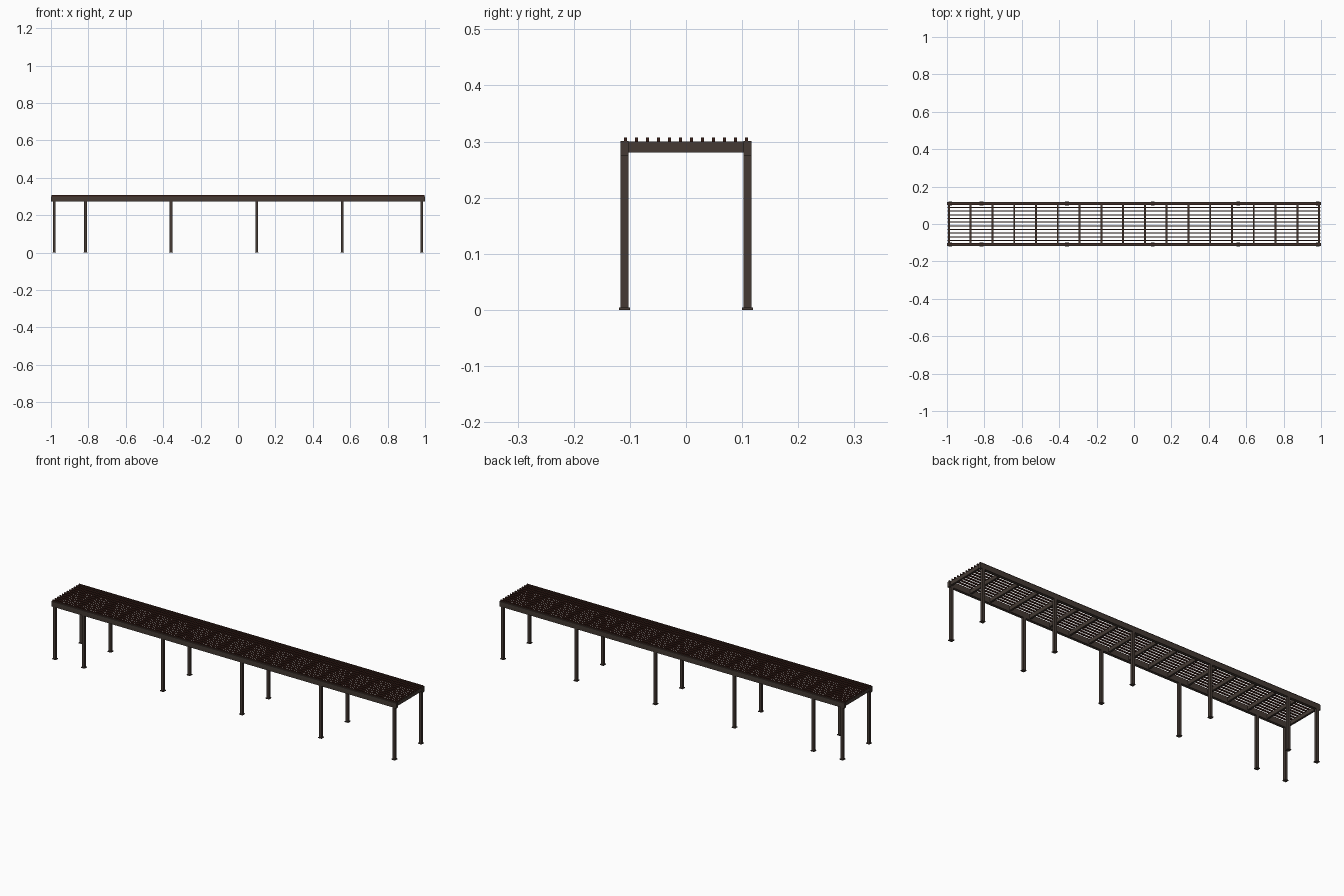
import bpy

if "Cube" in bpy.data.objects:
    bpy.data.objects.remove(bpy.data.objects["Cube"])


def material(name, rgb):
    m = bpy.data.materials.new(name)
    m.diffuse_color = (*rgb, 1)
    m.use_nodes = True
    m.node_tree.nodes["Principled BSDF"].inputs["Base Color"].default_value = m.diffuse_color
    return m


frame_mat = material("dark grey brown", (0.058, 0.042, 0.034))
slat_mat = material("dark red brown", (0.045, 0.016, 0.011))


def box(name, x, y, z, mat):
    """Box from (min, max) ranges on each axis."""
    r = (x, y, z)
    bpy.ops.mesh.primitive_cube_add(size=1, location=[(a + b) / 2 for a, b in r])
    o = bpy.context.object
    o.name = name
    o.scale = [b - a for a, b in r]
    bpy.ops.object.transform_apply(location=False, rotation=False, scale=True)
    o.data.materials.append(mat)
    return o


def around(c, w):
    return (c - w / 2, c + w / 2)


RAIL_Y = 0.1095

for side, label in ((-1, "front"), (1, "back")):
    y = side * RAIL_Y
    # long side beam
    box(label + "_beam", (-1, 1), around(y, 0.0145), (0.274, 0.301), frame_mat)
    # posts with base plates
    for x in (-0.983, -0.815, -0.358, 0.1, 0.558, 0.983):
        box(label + "_post", around(x, 0.0145), around(y, 0.0145), (0, 0.275), frame_mat)
        box(label + "_base_plate", around(x, 0.02), around(y, 0.02), (0, 0.004), frame_mat)

# cross beams between the side beams
for i in range(18):
    x = -0.99 + i * 1.98 / 17
    box("cross_beam", around(x, 0.01), (-0.103, 0.103), (0.28, 0.3), frame_mat)

# long roof slats
for i in range(12):
    y = -0.108 + i * 0.216 / 11
    box("roof_slat", (-0.998, 0.998), around(y, 0.0055), (0.2995, 0.307), slat_mat)
